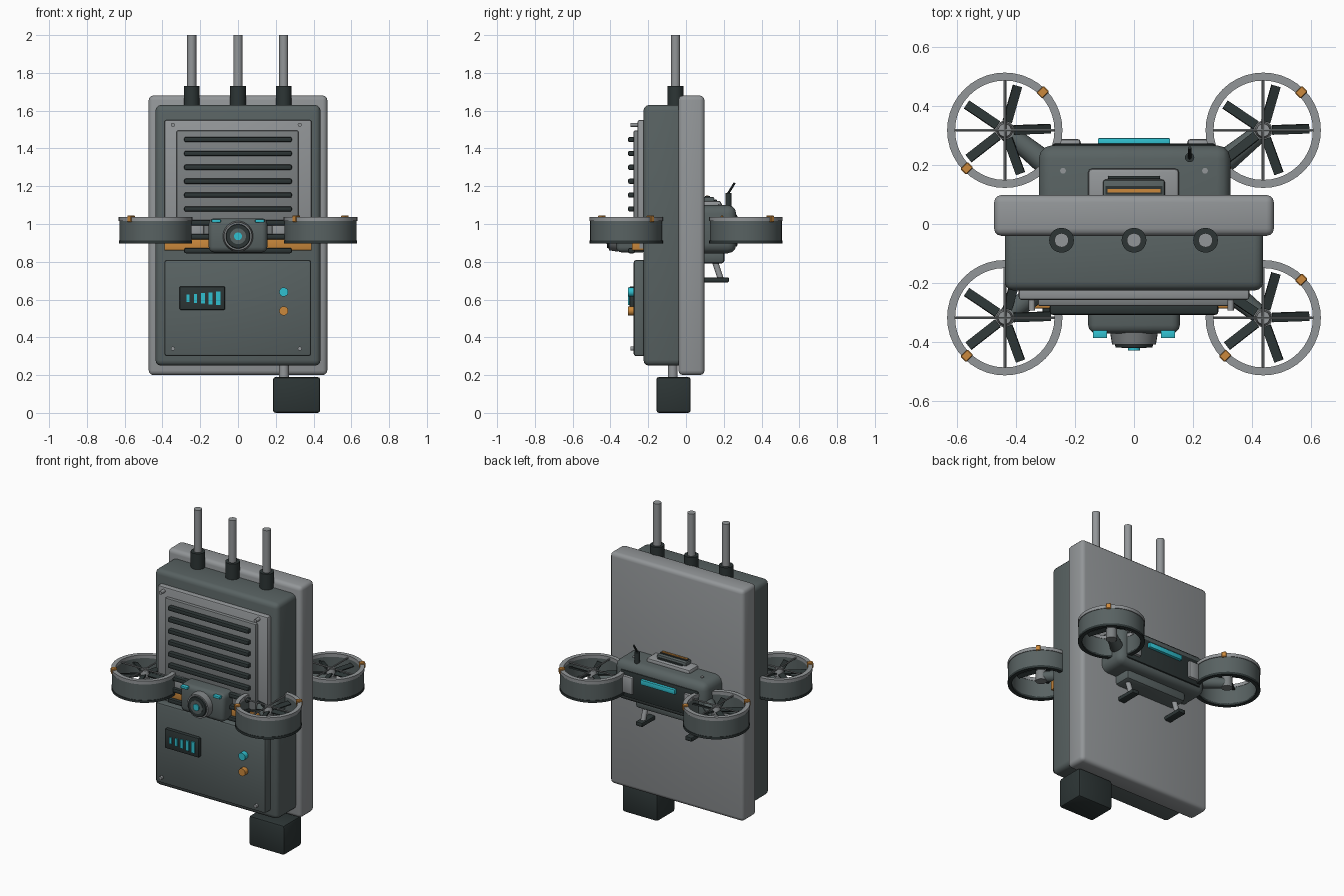
import bpy, bmesh, math
from mathutils import Vector, Matrix

if "Cube" in bpy.data.objects:
    bpy.data.objects.remove(bpy.data.objects["Cube"])


def material(name, rgb):
    m = bpy.data.materials.new(name)
    m.diffuse_color = (*rgb, 1)
    m.use_nodes = True
    m.node_tree.nodes["Principled BSDF"].inputs["Base Color"].default_value = m.diffuse_color
    return m


LIGHT = material("light grey", (0.29, 0.305, 0.315))
MID = material("mid grey", (0.20, 0.215, 0.22))
SLATE = material("slate", (0.098, 0.122, 0.122))
BLACK = material("charcoal", (0.026, 0.036, 0.036))
CYAN = material("cyan", (0.03, 0.53, 0.63))
ORANGE = material("orange", (0.60, 0.25, 0.045))


def finish(bm, name, mat, smooth=True):
    bmesh.ops.recalc_face_normals(bm, faces=bm.faces[:])
    me = bpy.data.meshes.new(name)
    bm.to_mesh(me)
    bm.free()
    me.materials.append(mat)
    if smooth:
        for p in me.polygons:
            p.use_smooth = True
        me.set_sharp_from_angle(angle=math.radians(35))
    ob = bpy.data.objects.new(name, me)
    bpy.context.collection.objects.link(ob)
    return ob


def box(name, mat, x, y, z, bevel=0.0, segs=2, rot=None):
    """Box from (min, max) ranges, with rounded edges."""
    size = Vector((x[1] - x[0], y[1] - y[0], z[1] - z[0]))
    mid = Vector((x[0] + x[1], y[0] + y[1], z[0] + z[1])) / 2
    bm = bmesh.new()
    bmesh.ops.create_cube(bm, size=1)
    bmesh.ops.scale(bm, vec=size, verts=bm.verts)
    if bevel:
        bmesh.ops.bevel(bm, geom=bm.edges[:], offset=bevel, segments=segs,
                        profile=0.5, affect='EDGES')
    if rot:
        bmesh.ops.rotate(bm, matrix=rot, verts=bm.verts)
    bmesh.ops.translate(bm, vec=mid, verts=bm.verts)
    return finish(bm, name, mat)


def rod(name, mat, a, b, r, r2=None, n=20):
    """Cylinder or cone between two points."""
    a, b = Vector(a), Vector(b)
    d = b - a
    bm = bmesh.new()
    bmesh.ops.create_cone(bm, cap_ends=True, segments=n, radius1=r,
                          radius2=r if r2 is None else r2, depth=d.length)
    bm.transform(Matrix.Translation((a + b) / 2) @ d.to_track_quat('Z', 'Y').to_matrix().to_4x4())
    return finish(bm, name, mat)


def ring(name, mat, c, r_in, r_out, z0, z1, n=40):
    """Tube with a rectangular section around a vertical axis."""
    bm = bmesh.new()
    loops = []
    for i in range(n):
        t = math.tau * i / n
        loops.append([bm.verts.new((c[0] + r * math.cos(t), c[1] + r * math.sin(t), z))
                      for r, z in ((r_in, z0), (r_out, z0), (r_out, z1), (r_in, z1))])
    for i in range(n):
        p, q = loops[i], loops[(i + 1) % n]
        for k in range(4):
            bm.faces.new((p[k], q[k], q[(k + 1) % 4], p[(k + 1) % 4]))
    return finish(bm, name, mat)


# Back plate and main housing
box("back_plate", LIGHT, (-.473, .473), (-.04, .098), (.2, 1.68), .025, 3)
box("housing", SLATE, (-.437, .437), (-.225, 0), (.25, 1.63), .03, 3)

# Upper grille
box("grille_bezel", LIGHT, (-.39, .39), (-.257, -.2), (.86, 1.55), .01)
box("grille_frame", MID, (-.325, .32), (-.278, -.24), (.86, 1.495), .008)
for i in range(9):
    z = 1.447 - i * .0735
    box("grille_slat", BLACK, (-.285, .285), (-.307, -.27), (z - .014, z + .014), .009)
box("orange_band", ORANGE, (-.39, .39), (-.286, -.22), (.86, .93), .004)

# Lower panel with display and indicator lights
box("lower_panel", SLATE, (-.39, .387), (-.277, -.21), (.30, .81), .014)
box("display", BLACK, (-.31, -.068), (-.30, -.27), (.545, .67), .008)
for i in range(5):
    x, h = -.265 + i * .04, .02 + i * .004
    w = .008 + i * .001
    box("display_bar", CYAN, (x - w, x + w), (-.307, -.298), (.606 - h, .606 + h))
for z, mat in ((.64, CYAN), (.54, ORANGE)):
    rod("indicator_light", mat, (.242, -.27, z), (.242, -.308, z), .024)
for x in (-.345, .327):
    for z, y in ((1.525, -.25), (.34, -.27)):
        rod("panel_screw", LIGHT, (x, y, z), (x, -.293, z), .011, n=12)

# Antennas
for x in (-.245, 0, .242):
    rod("antenna_collar", BLACK, (x, -.055, 1.6), (x, -.055, 1.73), .042)
    rod("antenna_rod", LIGHT, (x, -.055, 1.7), (x, -.055, 2.0), .024)

# Hanging plug block
rod("plug_stem", LIGHT, (.243, -.07, .17), (.243, -.07, .27), .026)
box("plug_block", BLACK, (.185, .435), (-.157, .025), (0, .19), .014)

# Drone body passing through the housing
box("drone_body", SLATE, (-.322, .326), (-.2, .266), (.845, 1.1), .045, 3)
box("rear_panel", BLACK, (-.275, .275), (.25, .272), (.88, 1.05), .008)
box("rear_light_strip", CYAN, (-.122, .122), (.265, .29), (.997, 1.028), .003)
box("belly_pod", SLATE, (-.22, .22), (-.15, .205), (.79, .86), .02)
for s in (-1, 1):
    rod("body_screw", LIGHT, (s * .24, .18, 1.09), (s * .24, .18, 1.105), .01, n=12)
    for t in (-1, 1):
        y = sorted((t * .22, t * .288))
        x = sorted((s * .18, s * .255))
        box("corner_block", LIGHT, x, y, (.91, 1.022), .012)
    # Landing gear
    rod("skid_strut", LIGHT, (s * .175, .15, .81), (s * .175, .185, .705), .016, n=12)
    box("skid_foot", BLACK, (s * .175 - .025, s * .175 + .025), (-.1, .228), (.69, .718), .009)

# Roof vent and whip antenna
box("vent_base", LIGHT, (-.155, .152), (.05, .187), (1.08, 1.122), .012)
box("vent_box", SLATE, (-.105, .104), (.05, .15), (1.11, 1.143), .008)
box("vent_bar", BLACK, (-.088, .088), (.152, .163), (1.115, 1.13), .003)
box("vent_slot", BLACK, (-.096, .096), (.1, .128), (1.14, 1.147))
box("vent_glow", ORANGE, (-.09, .09), (.106, .118), (1.142, 1.152))
rod("whip_base", BLACK, (.188, .225, 1.08), (.188, .225, 1.165), .016, n=12)
rod("whip", BLACK, (.188, .222, 1.16), (.188, .258, 1.218), .006, n=8)

# Front camera pod
box("camera_pod", SLATE, (-.155, .155), (-.37, -.2), (.85, 1.03), .028, 3)
rod("camera_barrel", MID, (0, -.36, .935), (0, -.408, .935), .082, .074, 32)
rod("lens_hood", BLACK, (0, -.40, .935), (0, -.417, .935), .067, .062, 32)
rod("lens_ring", SLATE, (0, -.41, .935), (0, -.420, .935), .042, n=32)
rod("lens", CYAN, (0, -.41, .935), (0, -.427, .935), .021)
for s in (-1, 1):
    box("pod_light", CYAN, (s * .115 - .024, s * .115 + .024), (-.386, -.36), (1.008, 1.024), .003)


# Ducted rotors on diagonal arms
def rotor(sx, sy):
    c = Vector((sx * .437, sy * .317, 0))
    rod("rotor_arm", SLATE, (sx * .28, sy * .19, .96), (c.x, c.y, .945), .042, .03)
    ring("duct_shell", SLATE, c, .17, .191, .908, 1.02)
    ring("duct_rim", LIGHT, c, .168, .195, 1.015, 1.036)
    ring("duct_lip", BLACK, c, .17, .194, .897, .912)
    rod("motor", MID, (c.x, c.y, .915), (c.x, c.y, .98), .032)
    rod("rotor_hub", LIGHT, (c.x, c.y, .975), (c.x, c.y, 1.022), .028, .022)
    # Guard spokes
    for dx, dy in ((.175, 0), (0, .175)):
        rod("guard_spoke", MID, (c.x - dx, c.y - dy, 1.022), (c.x + dx, c.y + dy, 1.022), .005, n=8)
    # Five pitched blades
    for i in range(5):
        a = math.radians(2 + 72 * i)
        m = Vector((c.x + .093 * math.cos(a), c.y + .093 * math.sin(a), .995))
        box("rotor_blade", BLACK, (m.x - .063, m.x + .063), (m.y - .016, m.y + .016),
            (m.z - .004, m.z + .004),
            rot=Matrix.Rotation(a, 3, 'Z') @ Matrix.Rotation(math.radians(18), 3, 'X'))
    # Orange rim markers on one diagonal
    for a in (math.pi / 4, math.pi * 5 / 4):
        m = Vector((c.x + .182 * math.cos(a), c.y + .182 * math.sin(a), 1.028))
        box("rim_marker", ORANGE, (m.x - .017, m.x + .017), (m.y - .014, m.y + .014),
            (m.z - .017, m.z + .017), .003, 1, Matrix.Rotation(a, 3, 'Z'))


for sx in (-1, 1):
    for sy in (-1, 1):
        rotor(sx, sy)
